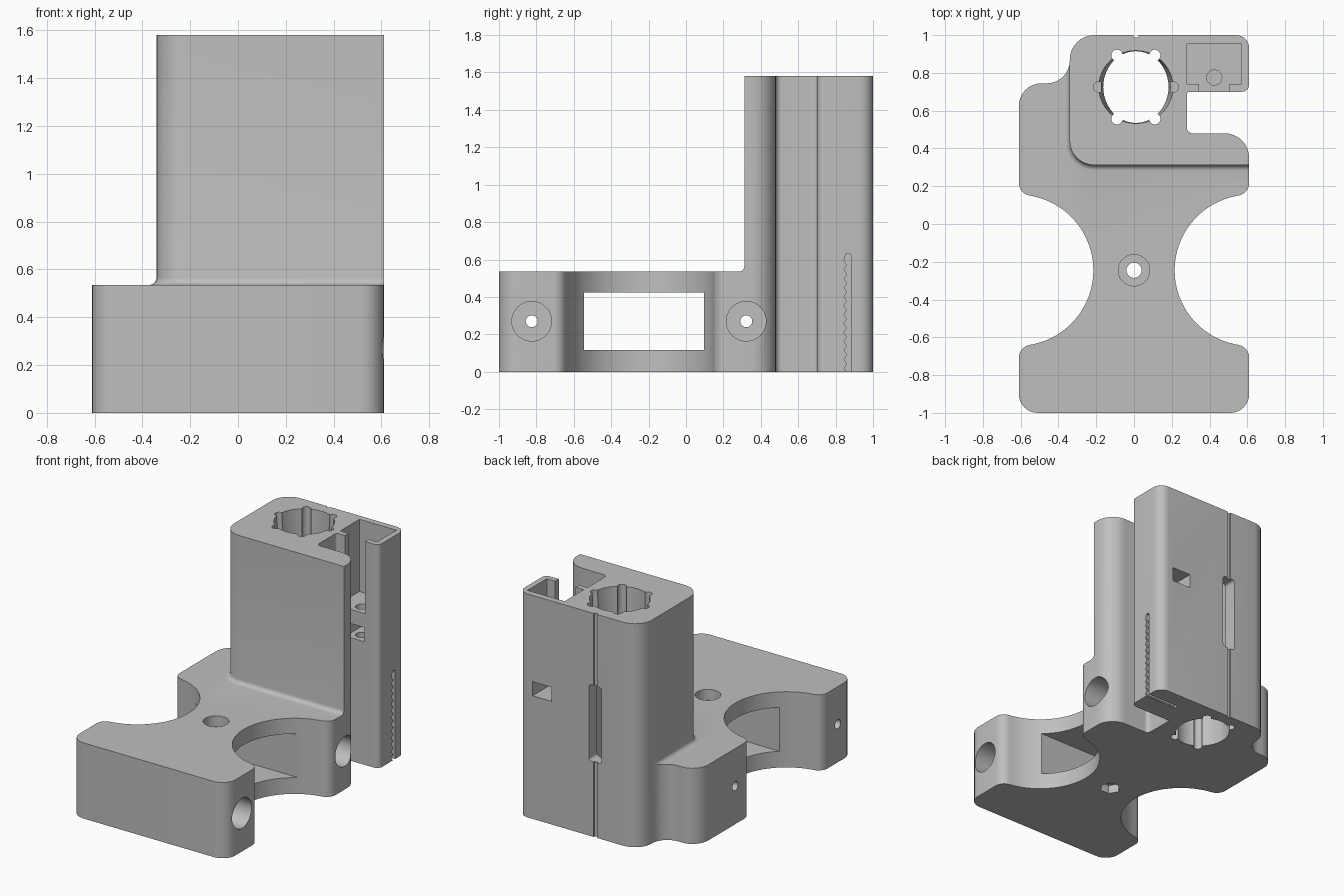
import bpy, bmesh
from math import sin, cos, tan, radians, pi
from mathutils import Vector, Matrix

if "Cube" in bpy.data.objects:
    bpy.data.objects.remove(bpy.data.objects["Cube"])

grey = bpy.data.materials.new("plain grey")
grey.use_nodes = True
colour = (0.52, 0.52, 0.52, 1)
grey.diffuse_color = colour
grey.node_tree.nodes["Principled BSDF"].inputs["Base Color"].default_value = colour

TO_X = Matrix(((0, 0, 1, 0), (1, 0, 0, 0), (0, 1, 0, 0), (0, 0, 0, 1)))


def rounded(corners, steps=8):
    """Turn (x, y, radius) corners into an outline with round corners."""
    out = []
    for i, (x, y, r) in enumerate(corners):
        p = Vector((x, y))
        if r == 0:
            out.append(p)
            continue
        a = (Vector(corners[i - 1][:2]) - p).normalized()
        b = (Vector(corners[(i + 1) % len(corners)][:2]) - p).normalized()
        half = a.angle(b) / 2
        start, centre = p + a * r / tan(half), p + (a + b).normalized() * r / sin(half)
        v, turn = start - centre, (p + b * r / tan(half) - centre).angle_signed(start - centre)
        for k in range(steps + 1):
            out.append(centre + Matrix.Rotation(turn * k / steps, 2) @ v)
    return out


def make(name, bm, matrix=None):
    if matrix:
        bm.transform(matrix)
    bmesh.ops.recalc_face_normals(bm, faces=bm.faces)
    mesh = bpy.data.meshes.new(name)
    bm.to_mesh(mesh)
    bm.free()
    mesh.materials.append(grey)
    ob = bpy.data.objects.new(name, mesh)
    bpy.context.collection.objects.link(ob)
    return ob


def prism(name, outline, low, high, matrix=None, bottom_round=0):
    bm = bmesh.new()
    floor = bm.faces.new([bm.verts.new((p[0], p[1], low)) for p in outline])
    rim = list(floor.edges)
    top = bmesh.ops.extrude_face_region(bm, geom=[floor], use_keep_orig=True)["geom"]
    for v in [g for g in top if isinstance(g, bmesh.types.BMVert)]:
        v.co.z = high
    bmesh.ops.recalc_face_normals(bm, faces=bm.faces)
    if bottom_round:
        bmesh.ops.bevel(bm, geom=rim, offset=bottom_round, segments=5,
                        profile=0.5, affect="EDGES")
    return make(name, bm, matrix)


def circle(x, y, rx, ry=None, sides=48, first=0, last=360):
    n = sides if last - first == 360 else sides + 1
    return [(x + rx * cos(radians(first + (last - first) * k / sides)),
             y + (ry or rx) * sin(radians(first + (last - first) * k / sides)))
            for k in range(n)]


def cut(cutter):
    cutter.hide_render = True
    mod = body.modifiers.new("cut", "BOOLEAN")
    mod.operation, mod.solver, mod.object = "DIFFERENCE", "EXACT", cutter
    bpy.context.view_layer.objects.active = body
    bpy.ops.object.modifier_apply(modifier=mod.name)
    bpy.data.objects.remove(cutter)


def cut_box(x0, x1, y0, y1, z0, z1):
    cut(prism("box_cutter", [(x0, y0), (x1, y0), (x1, y1), (x0, y1)], z0, z1))


# Whole footprint: waisted base, tower and side slot
WAIST = -0.245
right_arc = [(x, y, 0) for x, y in circle(0.615, WAIST, 0.4, sides=32, first=258, last=102)]
left_arc = [(x, y, 0) for x, y in circle(-0.615, WAIST, 0.4, sides=32, first=78, last=-78)]
footprint = ([(-0.61, -1, 0.1), (0.61, -1, 0.1), (0.61, -0.652, 0.07)] + right_arc +
             [(0.61, 0.162, 0.07), (0.61, 0.48, 0.13), (0.28, 0.48, 0.03),
              (0.28, 0.7, 0.015), (0.61, 0.7, 0.04), (0.61, 1, 0.07),
              (-0.34, 1, 0.13), (-0.34, 0.745, 0.12), (-0.61, 0.745, 0.12),
              (-0.61, 0.162, 0.07)] + left_arc + [(-0.61, -0.652, 0.07)])
body = prism("holder_body", rounded(footprint), 0, 1.58)

# Clear everything above the base outside the tower, leaving a small fillet
outside = [(-1.5, -1.5, 0), (1.5, -1.5, 0), (1.5, 0.312, 0), (-0.341, 0.312, 0.13),
           (-0.341, 1.5, 0), (-1.5, 1.5, 0)]
cut(prism("tower_clearance", rounded(outside), 0.535, 2, bottom_round=0.03))

# Window through the waist
cut_box(-1, 1, -0.545, 0.095, 0.115, 0.425)

# Centre screw hole with round recess above and hexagon recess below
for outline, low, high in ((circle(0, WAIST, 0.04), -0.1, 0.6),
                           (circle(0, WAIST, 0.083), 0.46, 0.6),
                           (circle(0, WAIST, 0.07, sides=6), -0.1, 0.06)):
    cut(prism("centre_hole", outline, low, high))

# Cross screw holes, wide on one side
for y in (-0.825, 0.322):
    cut(prism("screw_hole", circle(y, 0.27, 0.032), -1, 1, TO_X))
    cut(prism("screw_recess", circle(y, 0.27, 0.106), 0.36, 1, TO_X))

# Bore with a widening mouth, four lobes and two side notches
BX, BY = 0.01, 0.725
cut(prism("bore", circle(BX, BY, 0.173, 0.19), -0.1, 1.7))
bm = bmesh.new()
rings = [[bm.verts.new((x, y, z)) for x, y in circle(BX, BY, rx, ry)]
         for z, rx, ry in ((1.0, 0.168, 0.185), (1.6, 0.197, 0.193))]
for k in range(len(rings[0])):
    bm.faces.new((rings[0][k - 1], rings[0][k], rings[1][k], rings[1][k - 1]))
for ring in rings:
    bm.faces.new(ring)
cut(make("bore_mouth", bm))
for sx in (-1, 1):
    cut(prism("side_notch", circle(BX + sx * 0.197, BY, 0.028, sides=20), 1.3, 1.7))
    for sy in (-1, 1):
        cut(prism("lobe", circle(BX + sx * 0.1, BY + sy * 0.168, 0.03, sides=20), -0.1, 1.7))

# Groove and opening in the back
cut_box(BX - 0.013, BX + 0.013, 0.988, 1.1, -0.1, 1.7)
opening = [(BX - 0.05, 0.53, 0.02), (BX + 0.05, 0.53, 0.02),
           (BX + 0.05, 1.07, 0.02), (BX - 0.05, 1.07, 0.02)]
TO_Y = Matrix(((1, 0, 0, 0), (0, 0, -1, 0), (0, 1, 0, 0), (0, 0, 0, 1)))
cut(prism("back_opening", rounded(opening, 4), -1.1, -0.85, TO_Y))

# Pocket in the side post, its mouth, the nut slot and the screw hole
cut_box(0.281, 0.57, 0.74, 0.955, 1.07, 1.7)
cut_box(0.345, 0.505, 0.6, 0.76, 1.07, 1.7)
cut_box(0.35, 0.5, 0.6, 1.1, 0.87, 0.97)
cut(prism("post_hole", circle(0.425, 0.775, 0.04, sides=32), 0.75, 1.2))

# Toothed slit in the side post
teeth = [(0.845 + 0.016 * (i % 2), -0.03 + 0.024 * i) for i in range(27)]
slit = [(0.885, -0.03), (0.885, 0.62), (0.875, 0.632), (0.855, 0.632)] + teeth[::-1]
cut(prism("toothed_slit", slit, 0.36, 1, TO_X))

# Smooth round walls, keep sharp edges
bpy.ops.object.select_all(action="DESELECT")
body.select_set(True)
bpy.context.view_layer.objects.active = body
bpy.ops.object.shade_smooth_by_angle(angle=radians(30))
